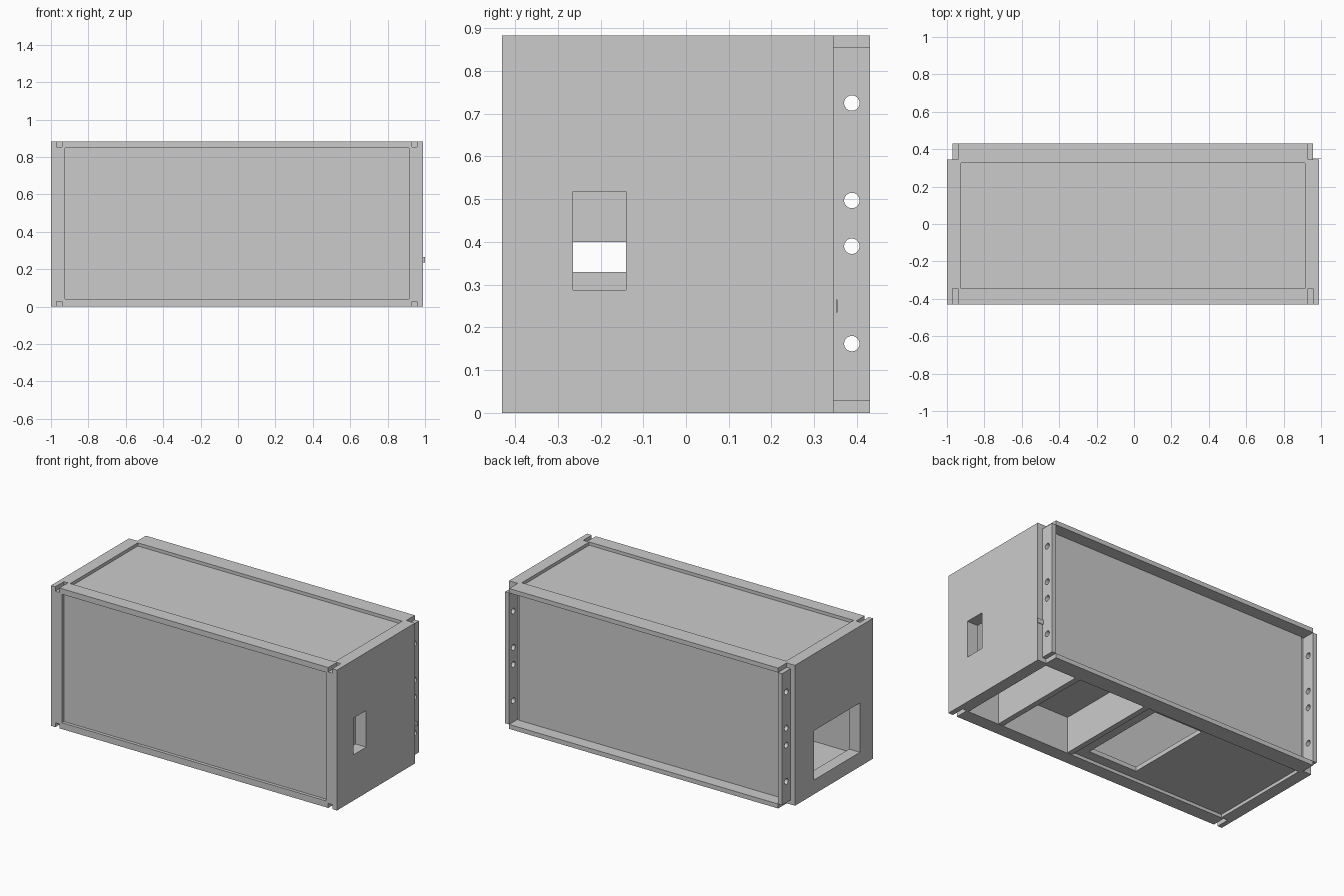
import bpy
import bmesh
from mathutils import Matrix, Vector

if "Cube" in bpy.data.objects:
    bpy.data.objects.remove(bpy.data.objects["Cube"], do_unlink=True)

# One plain grey for the whole cabinet
grey = bpy.data.materials.new("cabinet_grey")
grey.use_nodes = True
colour = (0.6, 0.6, 0.6, 1)
grey.diffuse_color = colour
grey.node_tree.nodes["Principled BSDF"].inputs["Base Color"].default_value = colour

H = 0.883                  # height
SHEET = 0.028              # sheet thickness
FRONT, BACK = -0.43, 0.43
IN_FRONT, IN_BACK = -0.345, 0.352
IN_L, IN_R = -0.925, 0.915
RECESS = 0.02


def finish(name, bm):
    mesh = bpy.data.meshes.new(name)
    bm.to_mesh(mesh)
    bm.free()
    mesh.materials.append(grey)
    obj = bpy.data.objects.new(name, mesh)
    bpy.context.collection.objects.link(obj)
    return obj


def box(name, x, y, z):
    bm = bmesh.new()
    size = Vector((x[1] - x[0], y[1] - y[0], z[1] - z[0]))
    mid = Vector((sum(x), sum(y), sum(z))) / 2
    bmesh.ops.create_cube(bm, size=1, matrix=Matrix.Translation(mid) @ Matrix.Diagonal(size.to_4d()))
    return finish(name, bm)


def hole(x, y, z, radius):
    bm = bmesh.new()
    turn = Matrix.Rotation(1.5707963, 4, "Y")
    bmesh.ops.create_cone(bm, cap_ends=True, segments=32, radius1=radius, radius2=radius,
                          depth=0.2, matrix=Matrix.Translation((x, y, z)) @ turn)
    return finish("hole_cutter", bm)


def cut(obj, cutters):
    for c in cutters:
        c.hide_render = True
        mod = obj.modifiers.new("cut", "BOOLEAN")
        mod.operation = "DIFFERENCE"
        mod.solver = "EXACT"
        mod.object = c
    bpy.context.view_layer.update()
    graph = bpy.context.evaluated_depsgraph_get()
    mesh = bpy.data.meshes.new_from_object(obj.evaluated_get(graph))
    obj.modifiers.clear()
    obj.data = mesh
    for c in cutters:
        bpy.data.objects.remove(c, do_unlink=True)


# Side walls: outer plate, inner lining with corner slots, window, drilled back flange
sides = {
    "left": ((0.957, 0.99), (IN_R, 0.957), (0.929, 0.957), (-0.265, -0.14), (0.288, 0.518)),
    "right": ((-1.0, -0.97), (-0.97, IN_L), (-0.97, -0.942), (-0.30, 0.154), (0.09, 0.40)),
}
for side, (outer, lining, flange, win_y, win_z) in sides.items():
    reach = (min(outer[0], lining[0]) - 0.1, max(outer[1], lining[1]) + 0.1)
    plate = box(side + "_side_plate", outer, (FRONT, 0.345), (0, H))
    cut(plate, [box("window_cutter", reach, win_y, win_z)])
    inner = box(side + "_side_lining", lining, (FRONT, 0.345), (0, H))
    slots = [box("slot_cutter", flange, (FRONT - 0.1, IN_FRONT), z)
             for z in ((-0.1, SHEET), (H - SHEET, H + 0.1))]
    cut(inner, [box("window_cutter", reach, win_y, win_z)] + slots)
    strip = box(side + "_back_flange", flange, (0.345, BACK), (SHEET, H - SHEET))
    cut(strip, [hole(sum(flange) / 2, 0.388, z, 0.018) for z in (0.162, 0.39, 0.497, 0.725)])

# Front wall with its shallow recessed panel
front = box("front_wall", (IN_L, IN_R), (FRONT, IN_FRONT), (0, H))
cut(front, [box("recess_cutter", (IN_L, IN_R), (FRONT - 0.1, FRONT + RECESS), (0.04, H - 0.035))])

# Recessed back panel, with lips above and below
box("back_panel", (IN_L, IN_R), (0.325, IN_BACK), (0, H))
for name, z in (("bottom_back_lip", (0, SHEET)), ("top_back_lip", (H - SHEET, H))):
    box(name, (-0.942, 0.929), (0.345, BACK), z)

# Recessed top panel
box("top_panel", (IN_L, IN_R), (IN_FRONT, IN_BACK), (H - RECESS - SHEET, H - RECESS))

# Floor with its rectangular opening
floor = box("floor_panel", (IN_L, 0.16), (IN_FRONT, IN_BACK), (RECESS, RECESS + SHEET))
cut(floor, [box("opening_cutter", (-0.25, 0.09), (-0.28, 0.29), (-0.1, 0.2))])

# Inner bridge, open underneath
for name, x in (("bridge_inner_wall", (0.16, 0.194)), ("bridge_outer_wall", (0.66, 0.695))):
    box(name, x, (IN_FRONT, IN_BACK), (0.004, 0.33))
box("bridge_deck", (0.194, 0.66), (IN_FRONT, IN_BACK), (0.23, 0.33))

# Small tag on the left back edge
box("edge_tag", (0.957, 1.0), (0.351, 0.354), (0.235, 0.265))
